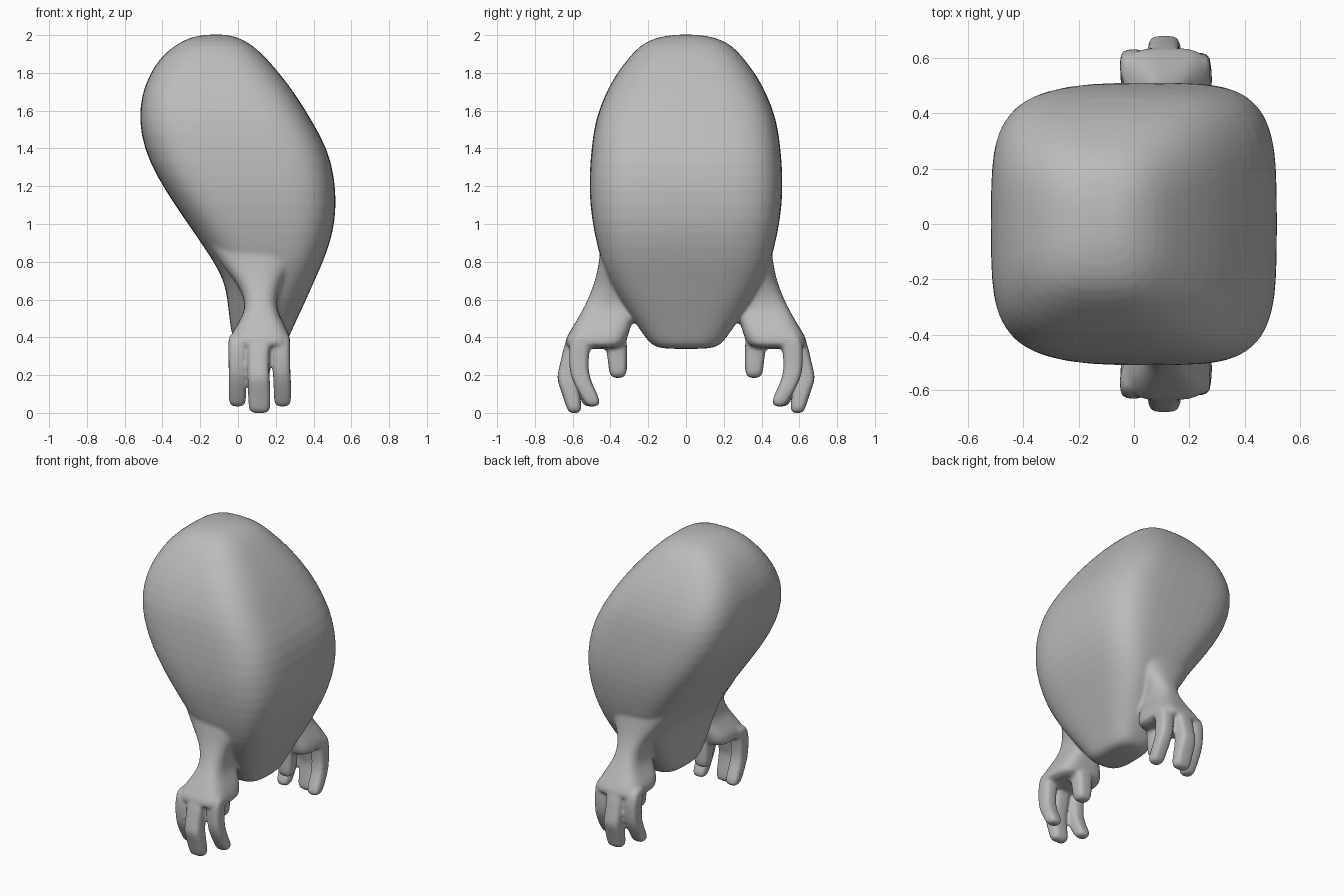
import bpy, bmesh, math

grey = bpy.data.materials.new("plain grey")
grey.diffuse_color = (0.5, 0.5, 0.5, 1)


def loft(bm, rows, n=32, power=lambda z: 3, side=1):
    """Skin rounded-box sections; each row is z, x0, x1, y0, y1."""
    rings = []
    for z, x0, x1, y0, y1 in rows:
        ring, p = [], 2 / power(z)
        for i in range(n):
            a = 2 * math.pi * (i + 0.5) / n
            c, s = math.cos(a), math.sin(a)
            x = math.copysign(abs(c) ** p, c)
            y = math.copysign(abs(s) ** p, s)
            ring.append(bm.verts.new(((x0 + x1) / 2 + x * (x1 - x0) / 2,
                                      side * ((y0 + y1) / 2 + y * (y1 - y0) / 2), z)))
        rings.append(ring)
    for a, b in zip(rings, rings[1:]):
        for i in range(n):
            j = (i + 1) % n
            bm.faces.new((a[i], a[j], b[j], b[i]))
    bm.faces.new(rings[0])
    bm.faces.new(rings[-1])


def body_power(z):
    if z > 1.6:
        return 4.0 - 1.2 * (z - 1.6) / 0.4
    return 4.0 - 1.0 * max(0, 1.2 - z) / 0.86


# Leaning egg-shaped body: z, left, right, half depth
body = [(2.004, -.17, -.06, .05), (1.988, -.255, .0, .16), (1.95, -.33, .075, .24),
        (1.88, -.415, .15, .305), (1.78, -.475, .235, .38), (1.68, -.512, .31, .432),
        (1.55, -.525, .39, .482), (1.4, -.5, .475, .502), (1.25, -.43, .512, .514),
        (1.1, -.335, .522, .51), (.95, -.23, .505, .487), (.8, -.128, .452, .45),
        (.7, -.075, .405, .405), (.6, -.056, .362, .35), (.5, -.046, .314, .285),
        (.42, -.035, .278, .23), (.365, -.015, .253, .19), (.336, .03, .22, .14)]
# Arm flowing from the body into the palm: z, x0, x1, y0, y1
arm = [(1.05, -.22, .42, .2, .44), (.92, -.17, .37, .2, .447), (.82, -.11, .32, .22, .458),
       (.74, -.05, .26, .24, .472), (.68, .0, .225, .255, .488), (.6, .035, .205, .265, .52),
       (.54, .035, .208, .27, .55), (.48, .005, .24, .285, .585), (.43, -.03, .265, .3, .615),
       (.385, -.043, .28, .315, .642), (.335, -.035, .278, .335, .64)]
# Fingers and thumb as paths of (z, x, y, half width, half thickness)
middle = [(.43, .11, .56, .055, .045), (.37, .11, .59, .062, .055), (.28, .107, .605, .058, .057),
          (.2, .108, .627, .058, .056), (.17, .11, .626, .06, .056), (.1, .112, .609, .06, .047),
          (.03, .114, .592, .058, .042), (-.005, .114, .59, .052, .03)]
thumb = [(.46, .12, .4, .07, .07), (.38, .12, .37, .065, .06), (.3, .12, .364, .056, .052),
         (.23, .12, .36, .054, .05), (.18, .12, .36, .045, .04)]


def outer_finger(x, tip, out):
    return [(.43, x, .54, .045, .05), (.37, x, .575 + out, .05, .057),
            (.28, x, .58 + out, .047, .052), (.2, (x + tip) / 2, .578 + out, .047, .05),
            (.12, tip, .54 + out, .047, .048), (.065, tip, .51 + out, .046, .046),
            (.03, tip, .505 + out, .038, .03)]


bm = bmesh.new()
loft(bm, [(z, a, b, -h, h) for z, a, b, h in body], power=body_power)
for side in (1, -1):
    loft(bm, arm, power=lambda z: 2.4 if z > .56 else 3.6, side=side)
    for path in (middle, thumb, outer_finger(-.003, -.003, 0), outer_finger(.228, .236, -.012)):
        loft(bm, [(z, x - w, x + w, y - t, y + t) for z, x, y, w, t in path],
             n=16, power=lambda z: 3.6, side=side)
bmesh.ops.recalc_face_normals(bm, faces=bm.faces)
me = bpy.data.meshes.new("body_with_hands")
bm.to_mesh(me)
bm.free()
me.materials.append(grey)
ob = bpy.data.objects.new("body_with_hands", me)
bpy.context.collection.objects.link(ob)

# Blend the shells into one smooth skin
sub = ob.modifiers.new("round", 'SUBSURF')
sub.levels = sub.render_levels = 1
rem = ob.modifiers.new("blend", 'REMESH')
rem.mode = 'VOXEL'
rem.voxel_size = 0.0105
rem.use_smooth_shade = True
smo = ob.modifiers.new("soften", 'SMOOTH')
smo.factor = 0.5
smo.iterations = 7
